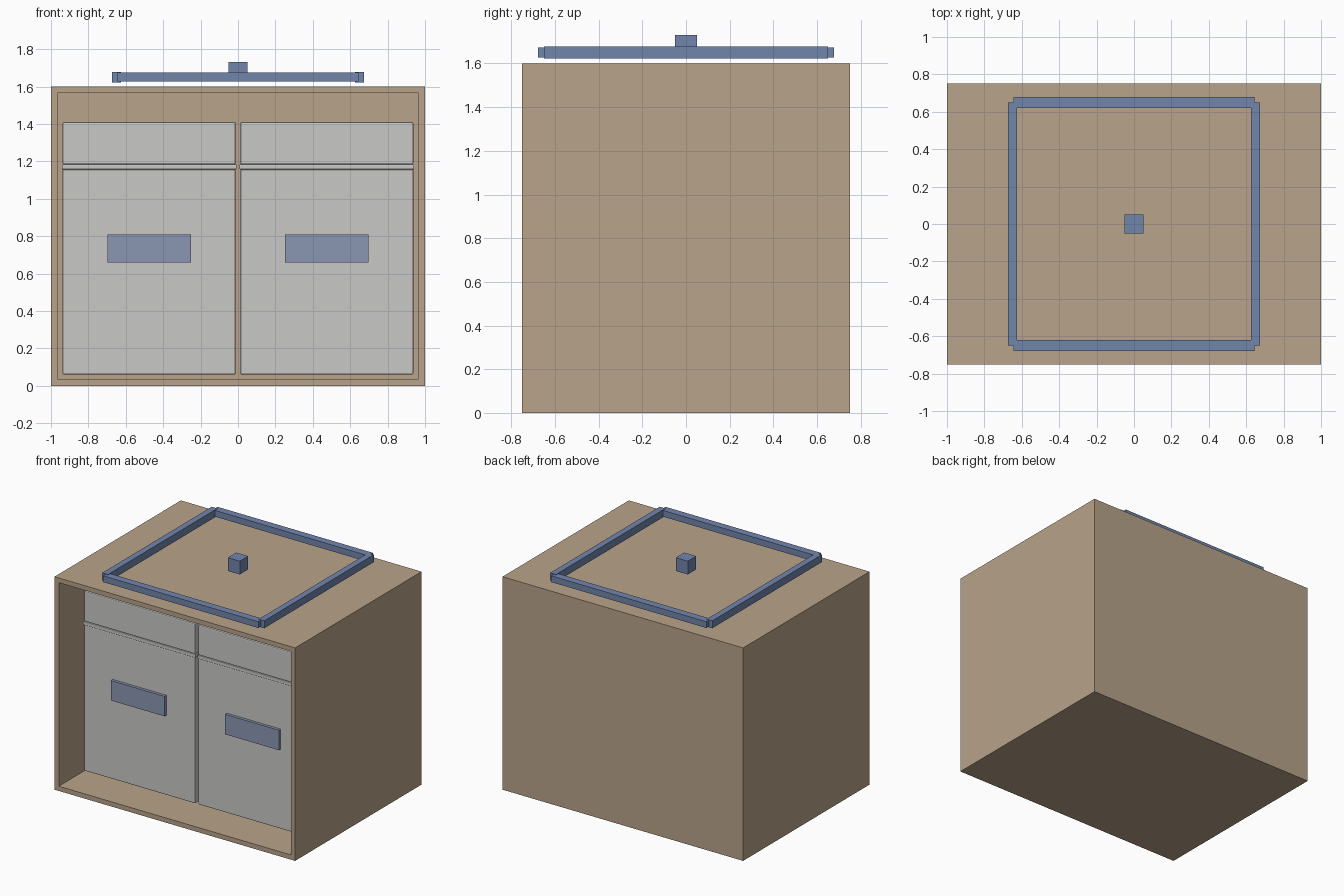
import bpy, bmesh
from mathutils import Vector

if "Cube" in bpy.data.objects:
    bpy.data.objects.remove(bpy.data.objects["Cube"])


def material(name, rgb):
    m = bpy.data.materials.new(name)
    m.diffuse_color = (*rgb, 1)
    m.use_nodes = True
    m.node_tree.nodes["Principled BSDF"].inputs["Base Color"].default_value = m.diffuse_color
    return m


TAN = material("tan board", (0.479, 0.371, 0.254))
GREY = material("light grey", (0.584, 0.584, 0.576))
BLUE = material("steel blue", (0.165, 0.238, 0.413))
LABEL = material("pale blue", (0.254, 0.309, 0.445))


def box(name, lo, hi, mat, bevel=0.0, open_front=None):
    """Box between two corners; open_front = (wall, depth) hollows it from -y."""
    lo, hi = Vector(lo), Vector(hi)
    bm = bmesh.new()
    bmesh.ops.create_cube(bm, size=1)
    for v in bm.verts:
        v.co = Vector(((lo[i] + hi[i]) / 2 + v.co[i] * (hi[i] - lo[i]) for i in range(3)))
    if open_front:
        wall, depth = open_front
        bm.normal_update()
        front = [f for f in bm.faces if f.normal.y < -0.9]
        bmesh.ops.inset_region(bm, faces=front, thickness=wall)
        ext = bmesh.ops.extrude_discrete_faces(bm, faces=front)
        bmesh.ops.translate(bm, vec=(0, depth, 0), verts=ext["faces"][0].verts)
        bmesh.ops.recalc_face_normals(bm, faces=bm.faces)
    me = bpy.data.meshes.new(name)
    bm.to_mesh(me)
    bm.free()
    me.materials.append(mat)
    ob = bpy.data.objects.new(name, me)
    bpy.context.collection.objects.link(ob)
    if bevel:
        mod = ob.modifiers.new("edge", "BEVEL")
        mod.width, mod.segments = bevel, 2
    return ob


# Cabinet, open at the front
box("cabinet", (-1, -0.75, 0), (1, 0.75, 1.6), TAN, open_front=(0.05, 1.45))

# Two bins side by side: body, rim, lid and front label
for side, cx in (("left", -0.475), ("right", 0.475)):
    w, d = 0.462, 0.49
    box(side + "_bin_body", (cx - w, -d, 0.06), (cx + w, d, 1.157), GREY, 0.007)
    box(side + "_bin_rim", (cx - w - 0.005, -d - 0.005, 1.157), (cx + w + 0.005, d + 0.005, 1.183), GREY, 0.004)
    box(side + "_bin_lid", (cx - w, -d, 1.183), (cx + w, d, 1.41), GREY, 0.007)
    box(side + "_bin_label", (cx - 0.223, -0.512, 0.66), (cx + 0.223, -d, 0.81), LABEL)

# Rail frame above the top
for name, s in (("front", -1), ("back", 1)):
    box(name + "_rail", (-0.645, s * 0.65 - 0.0285, 1.627), (0.645, s * 0.65 + 0.0285, 1.674), BLUE)
for name, s in (("left", -1), ("right", 1)):
    box(name + "_rail", (s * 0.65 - 0.0235, -0.65, 1.622), (s * 0.65 + 0.0235, 0.65, 1.678), BLUE)

# Centre knob
box("centre_knob", (-0.05, -0.05, 1.63), (0.05, 0.05, 1.73), BLUE)
